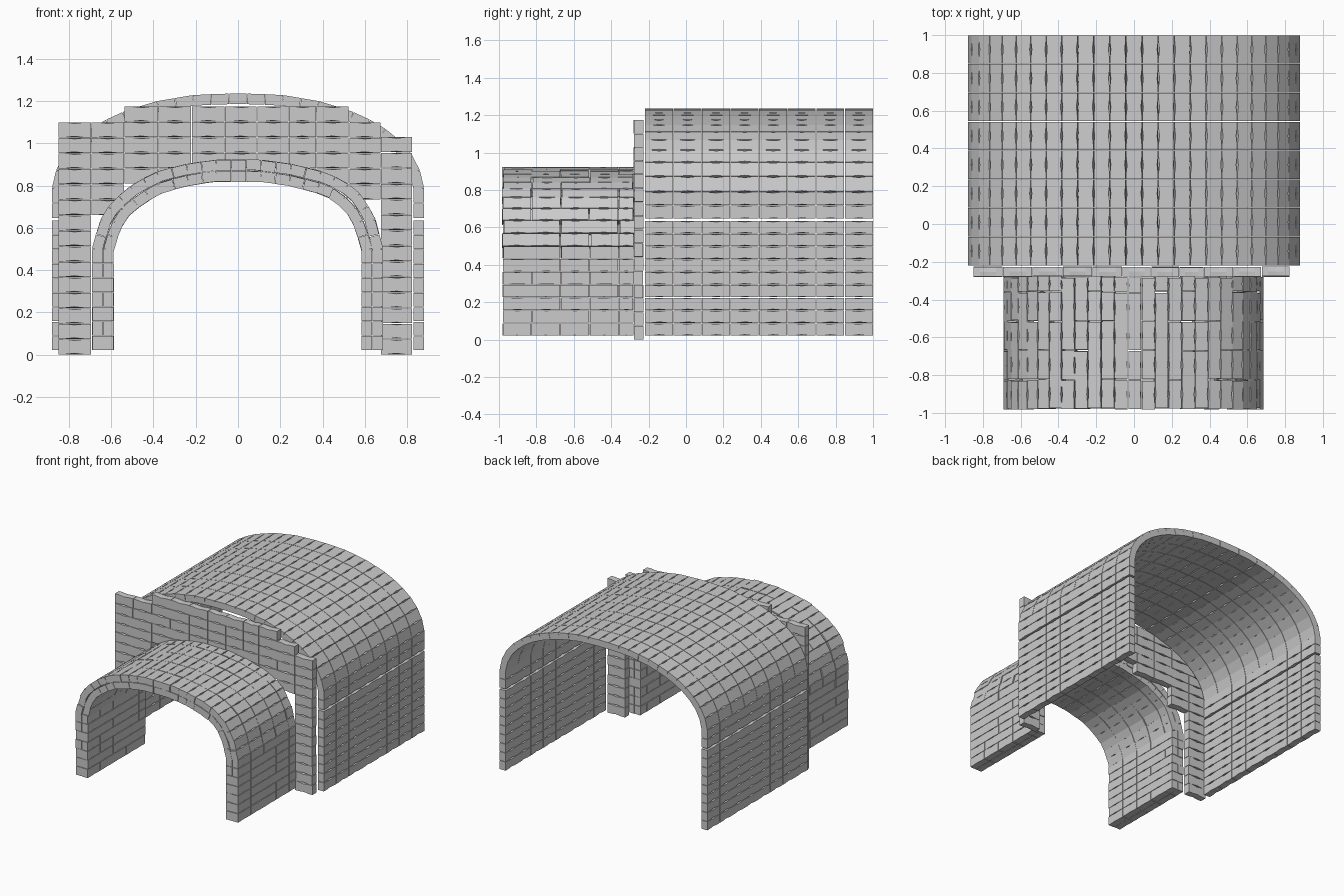
import bpy, bmesh, random
from mathutils import Vector, Matrix

if "Cube" in bpy.data.objects:
    bpy.data.objects.remove(bpy.data.objects["Cube"])

random.seed(4)
GAP = 0.003


def brick(bm, centre, along, up, out, size, chip=0.005):
    """One block: size = (length, height, thickness), long edges chipped at mid-length."""
    L, H, T = size[0] - GAP, size[1] - GAP, size[2]
    rings = []
    for s in (-0.5, -0.28, 0, 0.28, 0.5):
        c = chip if s == 0 else 0
        sec = [(H/2 - c, T/2), (H/2, 0), (H/2 - c, -T/2),
               (-H/2 + c, -T/2), (-H/2, 0), (-H/2 + c, T/2)]
        rings.append([bm.verts.new(centre + along*(s*L) + up*h + out*t) for h, t in sec])
    for a, b in zip(rings, rings[1:]):
        for i in range(6):
            j = (i + 1) % 6
            bm.faces.new((a[i], a[j], b[j], b[i]))
    bm.faces.new(rings[0])
    bm.faces.new(rings[-1])


def finish(bm, name):
    bmesh.ops.recalc_face_normals(bm, faces=bm.faces)
    me = bpy.data.meshes.new(name)
    bm.to_mesh(me)
    bm.free()
    ob = bpy.data.objects.new(name, me)
    bpy.context.collection.objects.link(ob)
    return ob


def resample(pts, n):
    """Split a polyline into n equal steps."""
    pts = [Vector(p) for p in pts]
    lens = [(b - a).length for a, b in zip(pts, pts[1:])]
    res = []
    for k in range(n + 1):
        d = sum(lens) * k / n
        i = 0
        while i < len(lens) - 1 and d > lens[i]:
            d -= lens[i]
            i += 1
        res.append(pts[i].lerp(pts[i + 1], min(1, d / lens[i])))
    return res


def courses(bm, line, ys, thick, depth=0.0, jitter=0.0, chip=0.005):
    """Rows of blocks laid along y on an outer profile line (left to right over the top)."""
    for a, b in zip(line, line[1:]):
        d = (b - a).normalized()
        up = Vector((d.x, 0, d.y))
        out = Vector((-d.y, 0, d.x))
        mid = (a + b) / 2
        # inner layers get shorter segments on the curve
        for y0, y1 in zip(ys, ys[1:]):
            j = random.uniform(-jitter, jitter)
            c = Vector((mid.x, (y0 + y1)/2 + j, mid.y)) - out*(depth + thick/2 + j*0.3)
            brick(bm, c, Vector((0, 1, 0)), up, out, (y1 - y0, (b - a).length, thick), chip)


# large rear vault: side walls and arch
ys_big = [-0.22 + 1.22*i/8 for i in range(9)]
half = [(-0.88, 0.79), (-0.867, 0.86), (-0.82, 0.95), (-0.75, 1.03), (-0.66, 1.095),
        (-0.53, 1.155), (-0.38, 1.2), (-0.2, 1.23), (-0.04, 1.235)]
bm = bmesh.new()
courses(bm, resample(half + [(-x, z) for x, z in reversed(half)], 25), ys_big, 0.05)
finish(bm, "rear_vault_roof")
for side, name in ((-1, "left"), (1, "right")):
    bm = bmesh.new()
    for z0, z1, n in ((0.02, 0.635, 9), (0.645, 0.79, 2)):
        line = resample([(side*0.88, z0), (side*0.88, z1)], n)
        courses(bm, line if side < 0 else line[::-1], ys_big, 0.05)
    finish(bm, "rear_vault_" + name + "_wall")

# small front vault: two layers of blocks
ys_small = [-0.98, -0.825, -0.67, -0.515, -0.36, -0.28]
outer = [(-0.69, 0.5), (-0.655, 0.63), (-0.6, 0.72), (-0.5, 0.805), (-0.4, 0.86), (-0.27, 0.897),
         (-0.12, 0.922), (0.1, 0.922), (0.25, 0.902), (0.4, 0.866), (0.5, 0.825),
         (0.59, 0.75), (0.65, 0.64), (0.686, 0.5)]
inner = [(-0.638, 0.5), (-0.605, 0.61), (-0.555, 0.69), (-0.47, 0.76), (-0.38, 0.81), (-0.26, 0.845),
         (-0.12, 0.869), (0.1, 0.869), (0.24, 0.851), (0.38, 0.815), (0.47, 0.78),
         (0.55, 0.71), (0.6, 0.62), (0.634, 0.5)]
for name, pts, n in (("outer", outer, 25), ("inner", inner, 23)):
    bm = bmesh.new()
    courses(bm, resample(pts, n), ys_small, 0.05, jitter=0.005, chip=0.004)
    for end, flip in ((pts[0], 1), (pts[-1], -1)):
        line = resample([(end[0], 0.02), end], 7)[::flip]
        courses(bm, line, ys_small, 0.05, jitter=0.002, chip=0.002)
    finish(bm, "front_vault_" + name + "_layer")


def clear_height(x):
    """Height of the passage underside at x."""
    for (x0, z0), (x1, z1) in zip(inner, inner[1:]):
        if x0 <= x <= x1:
            return z0 + (z1 - z0)*(x - x0)/(x1 - x0) - 0.05
    return 0


# stepped gable wall around the passage
xs = [-0.85, -0.695, -0.538, -0.378, -0.22, -0.062, 0.09, 0.24, 0.37, 0.525, 0.675, 0.825]
tops = [1.1, 1.1, 1.175, 1.175, 1.175, 1.175, 1.175, 1.175, 1.175, 1.1, 1.03]
bm = bmesh.new()
for x0, x1, top in zip(xs, xs[1:], tops):
    n = round(top / 0.073)
    h = top / n
    need = max(clear_height(x0), clear_height(x1), clear_height((x0 + x1)/2))
    for k in range(n):
        if k*h < need - 0.01:
            continue
        c = Vector(((x0 + x1)/2, -0.253 + random.uniform(-0.002, 0.002), (k + 0.5)*h))
        brick(bm, c, Vector((1, 0, 0)), Vector((0, 0, 1)), Vector((0, -1, 0)), (x1 - x0, h, 0.05))
finish(bm, "gable_wall")
